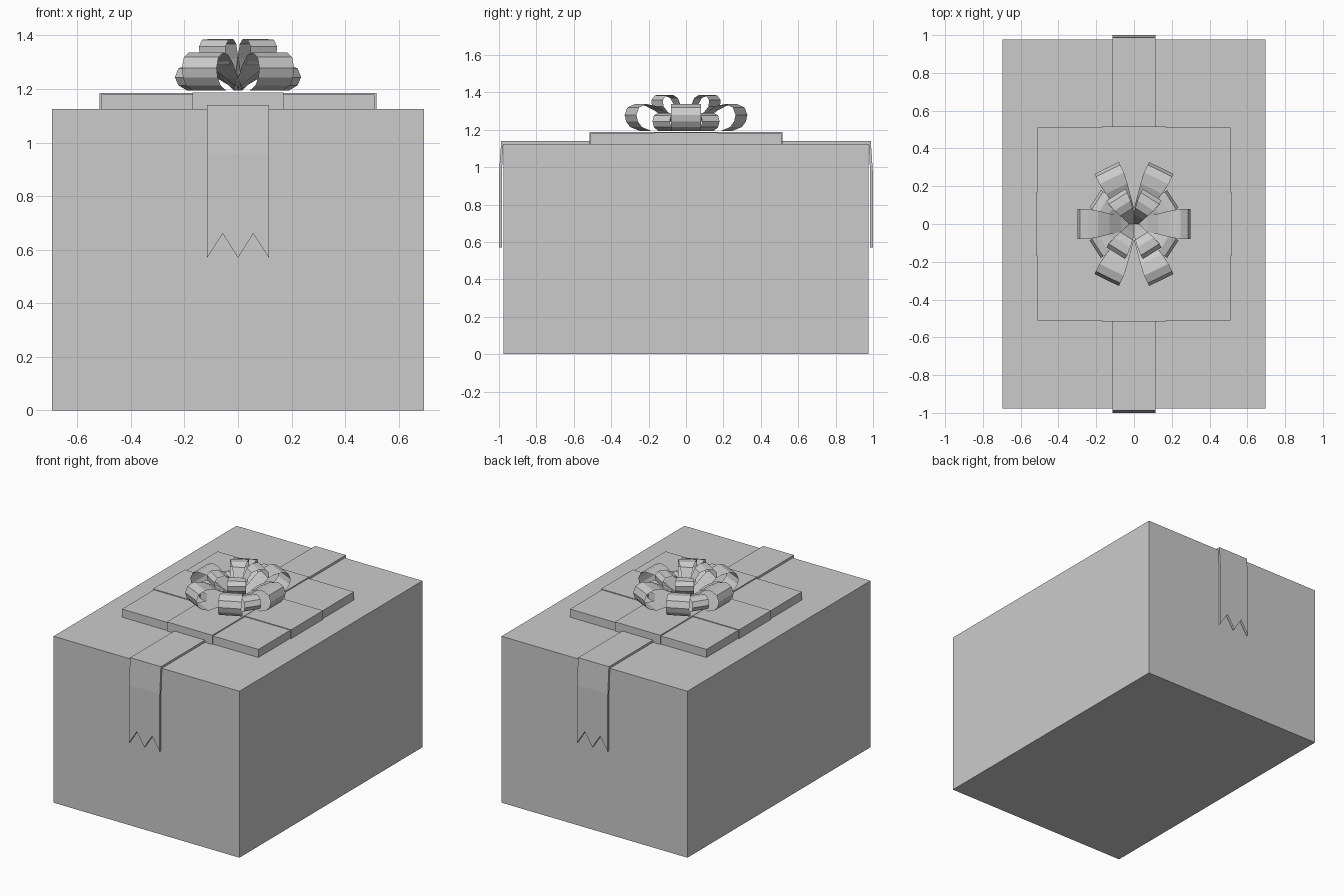
import bpy, bmesh, math
from mathutils import Matrix, Vector

if "Cube" in bpy.data.objects:
    bpy.data.objects.remove(bpy.data.objects["Cube"])

grey = bpy.data.materials.new("plain grey")
grey.diffuse_color = (0.6, 0.6, 0.6, 1)
grey.use_nodes = True
grey.node_tree.nodes["Principled BSDF"].inputs["Base Color"].default_value = grey.diffuse_color


def finish(name, bm, recalc=True):
    if recalc:
        bmesh.ops.recalc_face_normals(bm, faces=bm.faces)
    me = bpy.data.meshes.new(name)
    bm.to_mesh(me)
    bm.free()
    me.materials.append(grey)
    ob = bpy.data.objects.new(name, me)
    bpy.context.collection.objects.link(ob)
    return ob


def box(name, hx, hy, z0, z1):
    bm = bmesh.new()
    m = Matrix.Translation((0, 0, (z0 + z1) / 2)) @ Matrix.Diagonal((2 * hx, 2 * hy, z1 - z0, 1))
    bmesh.ops.create_cube(bm, size=1, matrix=m)
    return finish(name, bm)


# Gift box, flat upper box and its crossed bands
box("gift_box", 0.695, 0.977, 0, 1.125)
box("upper_box", 0.51, 0.51, 1.125, 1.18)
box("upper_band_across", 0.517, 0.17, 1.125, 1.185)
box("upper_band_along", 0.17, 0.517, 1.125, 1.187)

# Long ribbon over the top of the gift box
box("top_ribbon", 0.115, 0.988, 1.12, 1.14)

# Hanging ribbon tails with zigzag ends
for side, label in ((-1, "front"), (1, "back")):
    outline = [(-0.115, 1.14), (-0.115, 0.96), (-0.115, 0.57), (-0.057, 0.66), (0, 0.57),
               (0.057, 0.66), (0.115, 0.57), (0.115, 0.96), (0.115, 1.14)]
    bm = bmesh.new()
    outer = [bm.verts.new((x, side * (0.988 if z > 1 else 1.0), z)) for x, z in outline]
    inner = [bm.verts.new((x, side * (0.976 if z > 1 else 0.985), z)) for x, z in outline]
    n = len(outline)
    for ring in (outer, inner):
        bm.faces.new([ring[i] for i in (0, 1, 7, 8)])
        bm.faces.new(ring[1:8])
    for i in range(n):
        j = (i + 1) % n
        bm.faces.new((outer[i], outer[j], inner[j], inner[i]))
    finish(label + "_ribbon_tail", bm)

# Bow loop side profiles: distance from the middle, height above the upper box
LARGE = [(0.0, 0.0), (0.07, 0.0), (0.15, 0.0), (0.22, 0.0), (0.27, 0.02), (0.292, 0.05),
         (0.3, 0.085), (0.285, 0.125), (0.245, 0.143), (0.19, 0.133), (0.13, 0.10),
         (0.07, 0.05), (0.0, 0.005)]
SMALL = [(0.0, 0.0), (0.1, 0.0), (0.19, 0.0), (0.23, 0.02), (0.245, 0.05), (0.23, 0.083),
         (0.19, 0.095), (0.14, 0.085), (0.08, 0.05), (0.0, 0.005)]
UPPER = [(0.0, 0.0), (0.05, 0.04), (0.11, 0.085), (0.15, 0.10), (0.178, 0.13), (0.182, 0.165),
         (0.16, 0.19), (0.115, 0.193), (0.075, 0.175), (0.045, 0.12), (0.0, 0.01)]


def bow_loop(name, profile, angle, half_width, stretch=1.0):
    # folded ribbon strip, narrowing toward the middle of the bow
    bm = bmesh.new()
    far = max(r for r, z in profile)
    rot = Matrix.Rotation(math.radians(angle), 3, 'Z')
    rows = []
    for r, z in profile:
        w = half_width * min(1, 0.3 + 0.9 * r / far)
        rows.append([bm.verts.new(rot @ Vector((r * stretch, s * w, 1.194 + z))) for s in (-1, 1)])
    for a, b in zip(rows, rows[1:]):
        bm.faces.new((a[0], b[0], b[1], a[1]))
    bm.normal_update()
    bmesh.ops.reverse_faces(bm, faces=bm.faces)
    return finish(name, bm, recalc=False)


for i, a in enumerate((0, 180)):
    bow_loop("side_bow_loop_%d" % i, LARGE, a, 0.08)
for i, a in enumerate((64, 116, 244, 296)):
    bow_loop("large_bow_loop_%d" % i, LARGE, a, 0.072, 1.1)
for i, a in enumerate((33, 147, 213, 327)):
    bow_loop("small_bow_loop_%d" % i, SMALL, a, 0.055)
for i, a in enumerate((58, 122, 238, 302)):
    bow_loop("upper_bow_loop_%d" % i, UPPER, a, 0.058)
